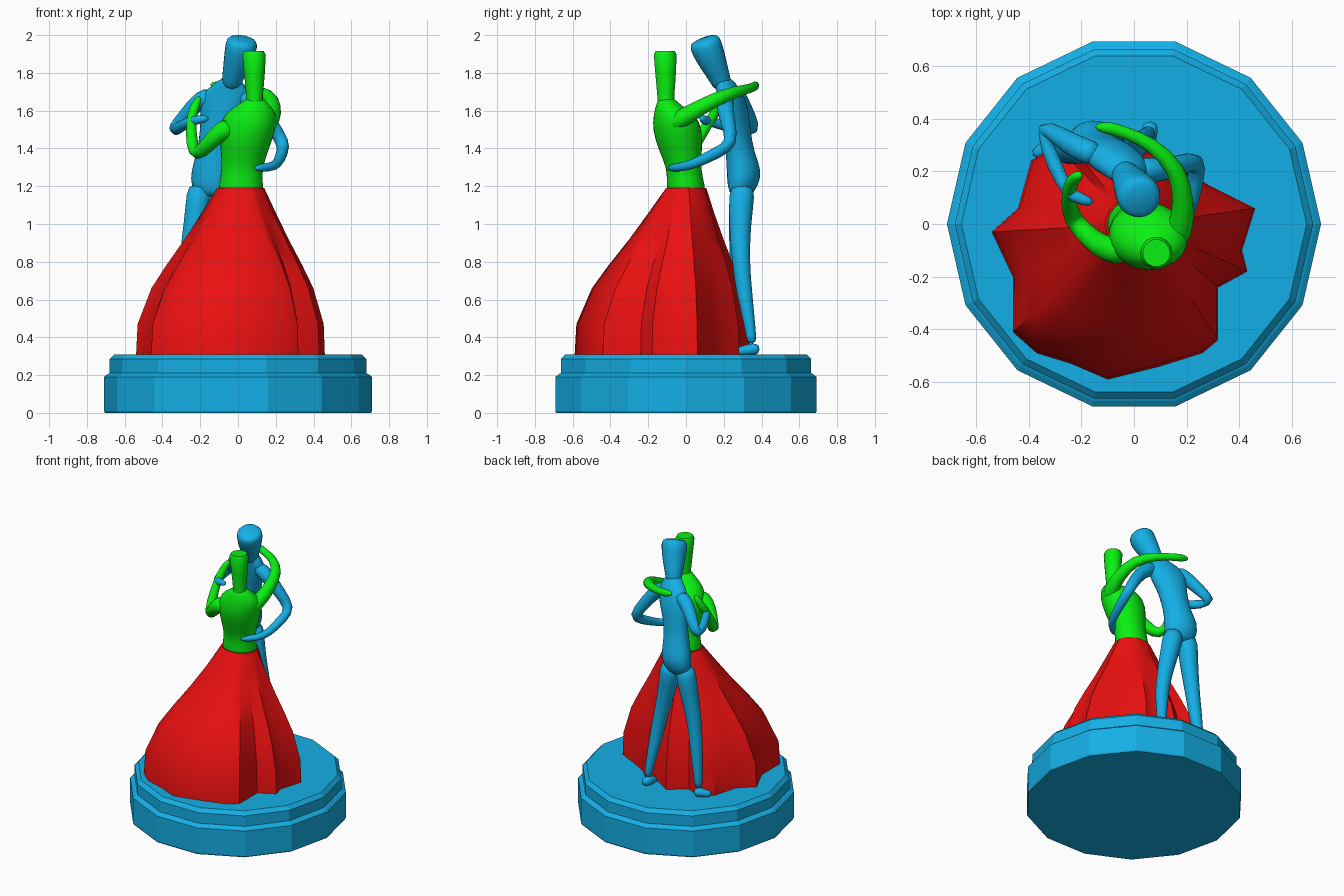
import bpy, bmesh, math
from mathutils import Vector


def material(name, col):
    m = bpy.data.materials.new(name)
    m.diffuse_color = (*col, 1)
    return m


BLUE = material("blue", (0.007, 0.43, 0.79))
GREEN = material("green", (0.003, 0.87, 0.006))
RED = material("red", (0.83, 0.005, 0.005))


def loft(name, rings, mat, angle=30, subdiv=0):
    """Skin a list of equal-length vertex rings and cap both ends."""
    bm = bmesh.new()
    rows = [[bm.verts.new(p) for p in r] for r in rings]
    n = len(rows[0])
    for a, b in zip(rows, rows[1:]):
        for i in range(n):
            bm.faces.new((a[i], a[(i + 1) % n], b[(i + 1) % n], b[i]))
    bm.faces.new(rows[0])
    bm.faces.new(rows[-1])
    bmesh.ops.recalc_face_normals(bm, faces=bm.faces)
    me = bpy.data.meshes.new(name)
    bm.to_mesh(me)
    bm.free()
    ob = bpy.data.objects.new(name, me)
    bpy.context.collection.objects.link(ob)
    me.materials.append(mat)
    if subdiv:
        ob.modifiers.new("smooth", 'SUBSURF').levels = subdiv
        ob.modifiers["smooth"].render_levels = subdiv
        for p in me.polygons:
            p.use_smooth = True
    elif angle:
        bpy.ops.object.select_all(action='DESELECT')
        ob.select_set(True)
        bpy.context.view_layer.objects.active = ob
        bpy.ops.object.shade_smooth_by_angle(angle=math.radians(angle))
    return ob


def ellipse(cx, cy, z, rx, ry, rot=0, n=14):
    out = []
    for i in range(n):
        t = 2 * math.pi * i / n
        x, y = rx * math.cos(t), ry * math.sin(t)
        out.append(Vector((cx + x * math.cos(rot) - y * math.sin(rot),
                           cy + x * math.sin(rot) + y * math.cos(rot), z)))
    return out


def body(name, sections, mat, rot=0):
    return loft(name, [ellipse(*s, rot) for s in sections], mat, subdiv=1)


def limb(name, path, mat, n=10):
    """Tube through (x, y, z, radius) points, rounded at the tips."""
    pts = [Vector(p[:3]) for p in path]
    rings = []
    for i, p in enumerate(pts):
        a, b = pts[max(i - 1, 0)], pts[min(i + 1, len(pts) - 1)]
        d = (b - a).normalized()
        if i == 0:
            u = d.orthogonal().normalized()
        u = (u - d * u.dot(d)).normalized()
        v = d.cross(u)
        r = path[i][3] * 1.04
        rings.append([p + r * (u * math.cos(k * 2 * math.pi / n) + v * math.sin(k * 2 * math.pi / n))
                      for k in range(n)])
    return loft(name, rings, mat, subdiv=1)


# Two-step 14-sided pedestal
loft("pedestal", [ellipse(0, 0, z, r, r) for r, z in
     [(.705, 0), (.71, .01), (.71, .19), (.69, .205), (.68, .21), (.68, .285), (.655, .31)]], BLUE, angle=0)

# Skirt: round waist flaring into a wavy hem
hem = [(.46, .06), (.41, -.1), (.43, -.18), (.32, -.24), (.32, -.44), (.26, -.49), (.1, -.54),
       (-.1, -.59), (-.24, -.53), (-.37, -.49), (-.46, -.41), (-.46, -.2), (-.54, -.03), (-.44, .06),
       (-.39, .24), (-.3, .3), (-.2, .25), (-.08, .34), (.03, .27), (.12, .28), (.2, .2), (.28, .15)]
rings = []
for z, t in [(.3, 1), (.47, .98), (.66, .81), (.78, .63), (.92, .4), (1.06, .19), (1.19, 0)]:
    ring = []
    for x, y in hem:
        a = math.atan2(y, x - .015)
        w = Vector((.015 + .125 * math.cos(a), .108 * math.sin(a), z))
        ring.append(w.lerp(Vector((x, y, z)), t))
    rings.append(ring)
loft("skirt", rings, RED, angle=40)

# Woman: bodice, head, arms
body("woman_torso", [(.015, 0, 1.16, .125, .108), (.015, 0, 1.19, .122, .106), (.02, -.01, 1.29, .108, .09),
                     (.035, -.03, 1.39, .13, .118), (.05, -.045, 1.5, .155, .138),
                     (.065, -.06, 1.58, .15, .115), (.085, -.095, 1.63, .085, .065),
                     (.088, -.105, 1.67, .042, .044)], GREEN)
loft("woman_head", [ellipse(*s) for s in
     [(.088, -.105, 1.62, .045, .045), (.088, -.107, 1.69, .045, .047), (.087, -.108, 1.8, .055, .056),
      (.085, -.11, 1.895, .062, .062), (.085, -.11, 1.915, .052, .052)]], GREEN, angle=45)
limb("woman_left_arm", [(.13, -.1, 1.51, .055), (.18, -.02, 1.56, .05), (.19, .08, 1.62, .042),
                        (.17, .21, 1.685, .036), (.06, .31, 1.71, .028), (-.03, .345, 1.72, .023),
                        (-.09, .365, 1.73, .027), (-.15, .37, 1.74, .014)], GREEN)
limb("woman_right_arm", [(-.03, -.1, 1.52, .06), (-.1, -.1, 1.485, .05), (-.16, -.06, 1.42, .042),
                         (-.22, 0, 1.355, .036), (-.245, .05, 1.42, .034), (-.25, .12, 1.54, .025),
                         (-.235, .17, 1.61, .028), (-.2, .19, 1.68, .016)], GREEN)

# Man: torso, tilted head, arms, legs
body("man_torso", [(-.14, .29, 1.14, .08, .05), (-.14, .30, 1.2, .115, .08), (-.14, .31, 1.28, .115, .095),
                   (-.125, .285, 1.38, .095, .075), (-.105, .27, 1.5, .1, .07), (-.08, .255, 1.6, .125, .075),
                   (-.065, .235, 1.69, .14, .065), (-.05, .21, 1.74, .08, .055),
                   (-.035, .19, 1.78, .05, .045)], BLUE, -.3)
limb("man_head", [(-.04, .2, 1.72, .052), (-.03, .18, 1.77, .054), (-.005, .145, 1.85, .073),
                  (.015, .11, 1.93, .085), (.022, .1, 1.965, .083), (.025, .092, 1.985, .062)], BLUE, 12)
limb("man_right_arm", [(-.13, .26, 1.68, .05), (-.2, .28, 1.665, .048), (-.28, .33, 1.57, .04),
                       (-.35, .375, 1.49, .034), (-.33, .29, 1.5, .034), (-.27, .15, 1.535, .026),
                       (-.23, .1, 1.55, .026), (-.15, .08, 1.56, .018)], BLUE)
limb("man_left_arm", [(.0, .21, 1.68, .05), (.08, .2, 1.65, .048), (.17, .22, 1.54, .04),
                      (.245, .25, 1.425, .035), (.235, .17, 1.38, .034), (.21, .04, 1.315, .025),
                      (.17, -.03, 1.3, .025), (.08, -.1, 1.295, .016)], BLUE)
limb("man_left_leg", [(-.09, .3, 1.22, .075), (-.07, .29, 1.08, .065), (-.03, .285, .92, .055),
                      (.005, .295, .76, .046), (.02, .305, .66, .045), (.05, .34, .45, .028),
                      (.06, .35, .36, .028)], BLUE)
limb("man_right_leg", [(-.2, .3, 1.22, .072), (-.215, .29, 1.08, .065), (-.245, .28, .92, .055),
                       (-.27, .28, .76, .046), (-.28, .285, .66, .045), (-.305, .3, .45, .028),
                       (-.31, .3, .36, .028)], BLUE)

# Shoes
limb("man_left_shoe", [(.065, .39, .335, .022), (.06, .36, .34, .034), (.055, .31, .33, .028),
                       (.05, .265, .325, .02)], BLUE)
limb("man_right_shoe", [(-.29, .325, .335, .022), (-.31, .305, .34, .034), (-.345, .28, .33, .028),
                        (-.385, .26, .325, .02)], BLUE)
